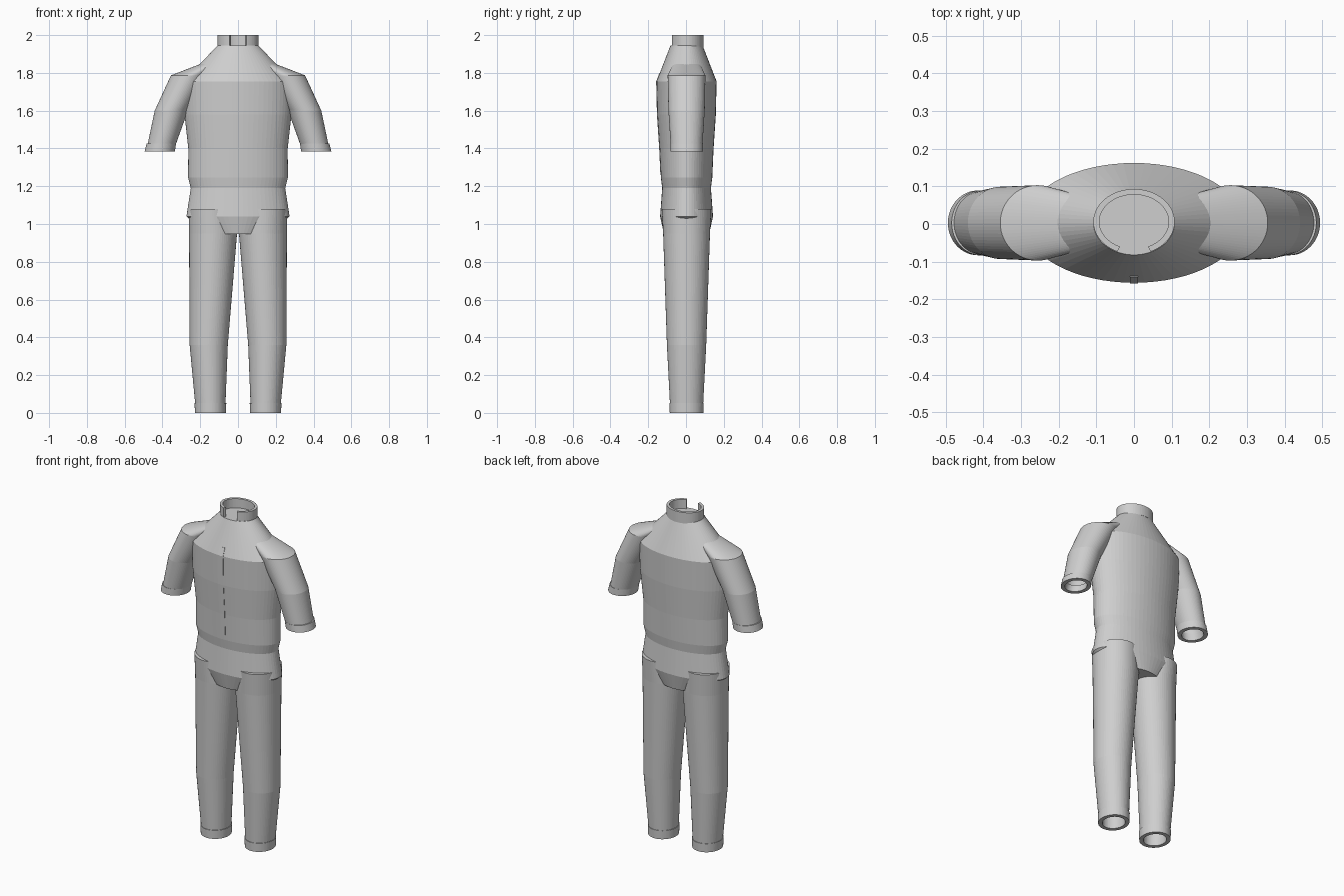
import bpy, bmesh, math

if "Cube" in bpy.data.objects:
    bpy.data.objects.remove(bpy.data.objects["Cube"])

N = 64
CY = 0.003

fabric = bpy.data.materials.new("grey fabric")
fabric.diffuse_color = (0.62, 0.62, 0.62, 1)
fabric.use_nodes = True
fabric.node_tree.nodes["Principled BSDF"].inputs["Base Color"].default_value = fabric.diffuse_color


def finish(bm, name):
    bmesh.ops.recalc_face_normals(bm, faces=bm.faces)
    me = bpy.data.meshes.new(name)
    bm.to_mesh(me)
    bm.free()
    me.materials.append(fabric)
    ob = bpy.data.objects.new(name, me)
    bpy.context.collection.objects.link(ob)
    return ob


def loft(name, rings, side=1, closed=False):
    """Join horizontal ellipses (z, centre x, radius x, radius y)."""
    bm = bmesh.new()
    rows = []
    for z, cx, rx, ry in rings:
        rows.append([bm.verts.new((side * (cx + rx * math.cos(2 * math.pi * i / N)),
                                   CY + ry * math.sin(2 * math.pi * i / N), z))
                     for i in range(N)])
    pairs = list(zip(rows, rows[1:]))
    if closed:
        pairs.append((rows[-1], rows[0]))
    else:
        bm.faces.new(rows[0])
        bm.faces.new(rows[-1])
    for a, b in pairs:
        for i in range(N):
            j = (i + 1) % N
            bm.faces.new((a[i], a[j], b[j], b[i]))
    return finish(bm, name)


# Torso: shoulders, chest, waist, hips and crotch
torso = [(1.945, 0, 0.108, 0.085), (1.755, 0, 0.29, 0.159), (1.58, 0, 0.283, 0.155),
         (1.40, 0, 0.263, 0.143), (1.245, 0, 0.264, 0.136), (1.19, 0, 0.25, 0.129),
         (1.04, 0, 0.273, 0.14), (0.948, 0, 0.155, 0.12)]
loft("torso", torso)

# Sleeves and legs: outer skin down to the hem, then the hollow inside
sleeve = [(1.87, 0.10, 0.04, 0.06), (1.787, 0.255, 0.10, 0.10), (1.60, 0.353, 0.088, 0.096),
          (1.40, 0.41, 0.073, 0.083), (1.40, 0.41, 0.058, 0.066), (1.60, 0.353, 0.07, 0.078)]
sleeve_cuff = [(1.425, 0.406, 0.078, 0.086), (1.385, 0.414, 0.080, 0.086),
               (1.385, 0.414, 0.057, 0.064), (1.425, 0.406, 0.055, 0.062)]
leg = [(1.08, 0.138, 0.123, 0.131), (0.95, 0.132, 0.127, 0.124), (0.36, 0.155, 0.101, 0.104),
       (0.03, 0.146, 0.079, 0.087), (0.03, 0.146, 0.062, 0.068), (0.36, 0.155, 0.085, 0.088)]
leg_cuff = [(0.052, 0.146, 0.084, 0.091), (0.0, 0.146, 0.082, 0.089),
            (0.0, 0.146, 0.060, 0.066), (0.052, 0.146, 0.060, 0.066)]
for side, label in ((-1, "left"), (1, "right")):
    loft(label + "_sleeve", sleeve, side)
    loft(label + "_sleeve_cuff", sleeve_cuff, side, True)
    loft(label + "_leg", leg, side)
    loft(label + "_leg_cuff", leg_cuff, side, True)

# Standing collar, open at the front
bm = bmesh.new()
gap = math.radians(24)
M = 56
cols = []
for i in range(M + 1):
    a = -math.pi / 2 + gap + (2 * math.pi - 2 * gap) * i / M
    c, s = math.cos(a), math.sin(a)
    cols.append([bm.verts.new((rx * c, CY + 0.003 + ry * s, z)) for rx, ry, z in
                 ((0.108, 0.087, 1.935), (0.108, 0.087, 2.0),
                  (0.092, 0.072, 2.0), (0.092, 0.072, 1.935))])
for a, b in zip(cols, cols[1:]):
    for k in range(4):
        bm.faces.new((a[k], a[(k + 1) % 4], b[(k + 1) % 4], b[k]))
bm.faces.new(cols[0])
bm.faces.new(cols[-1])
finish(bm, "collar")


# Front closure strip following the torso profile
def front_y(z):
    for (z0, _, _, r0), (z1, _, _, r1) in zip(torso, torso[1:]):
        if z1 <= z <= z0:
            return CY - (r0 + (r1 - r0) * (z0 - z) / (z0 - z1))


bm = bmesh.new()
rows = []
for z in (1.80, 1.755, 1.58, 1.40, 1.27):
    y = front_y(z)
    rows.append([bm.verts.new(p) for p in ((-0.011, y + 0.01, z), (-0.011, y - 0.002, z),
                                           (0.011, y - 0.002, z), (0.011, y + 0.01, z))])
for a, b in zip(rows, rows[1:]):
    for k in range(4):
        bm.faces.new((a[k], a[(k + 1) % 4], b[(k + 1) % 4], b[k]))
bm.faces.new(rows[0])
bm.faces.new(rows[-1])
finish(bm, "front_closure")
